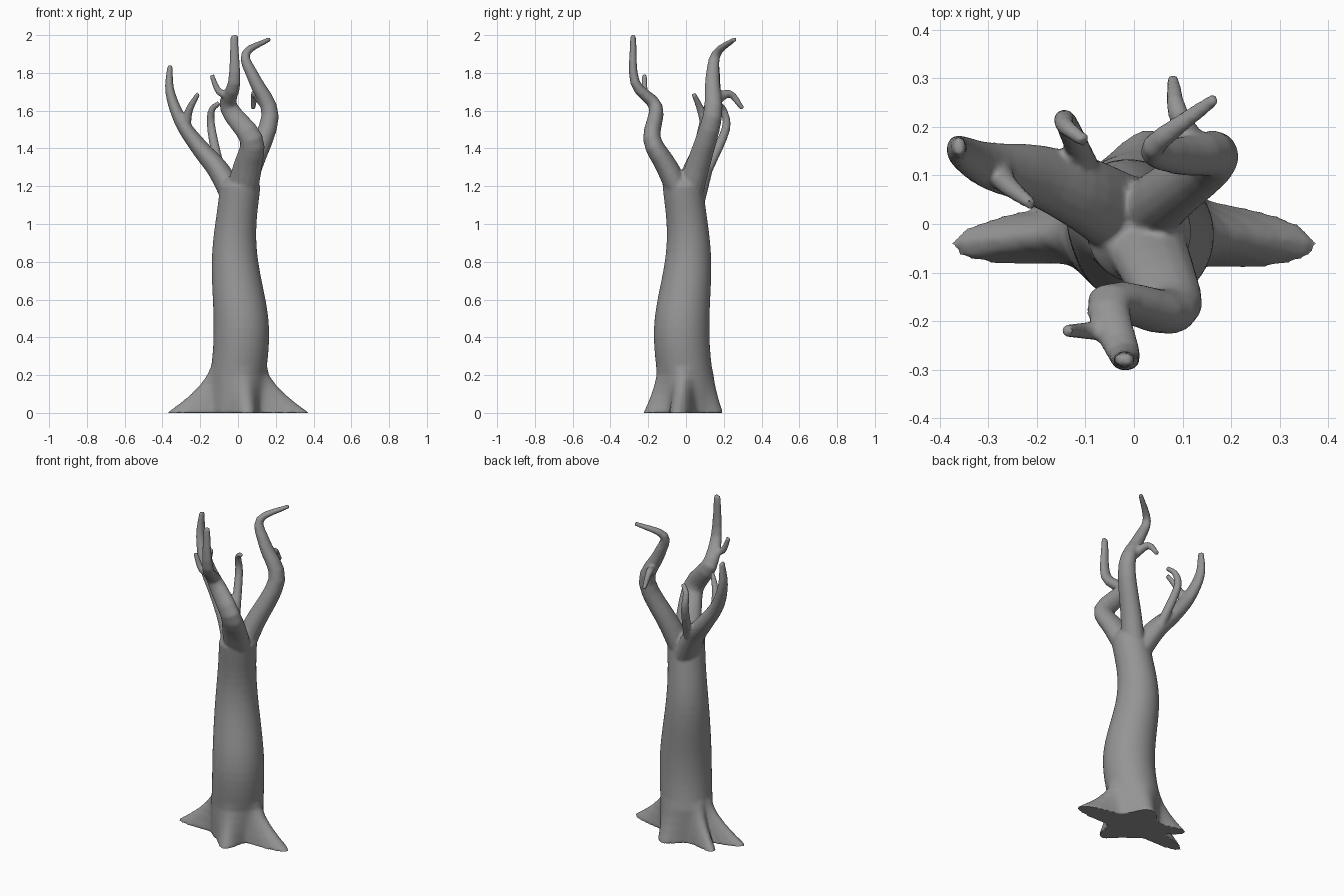
import bpy, bmesh, math
from mathutils import Vector

cube = bpy.data.objects.get("Cube")
if cube:
    bpy.data.objects.remove(cube, do_unlink=True)

bark = bpy.data.materials.new("grey_bark")
bark.use_nodes = True
grey = (.3, .3, .3, 1)
bark.diffuse_color = grey
bark.node_tree.nodes["Principled BSDF"].inputs["Base Color"].default_value = grey


def loft(bm, rings):
    """Skin a list of rings into a closed tube with capped ends."""
    loops = [[bm.verts.new(point) for point in ring] for ring in rings]
    for lower, upper in zip(loops, loops[1:]):
        for i in range(len(lower)):
            bm.faces.new((lower[i - 1], lower[i], upper[i], upper[i - 1]))
    bm.faces.new(loops[0][::-1])
    bm.faces.new(loops[-1])


def ring_angles(count):
    return [math.tau * i / count for i in range(count)]


def smooth_path(points, steps=4):
    """Pass a rounded curve through the given points."""
    points = [Vector(point) for point in points]
    before = 2 * points[0] - points[1]
    after = 2 * points[-1] - points[-2]
    padded = [before] + points + [after]
    curve = []
    for a, b, c, d in zip(padded, padded[1:], padded[2:], padded[3:]):
        for step in range(steps):
            t = step / steps
            start_slope, end_slope = (c - a) / 2, (d - b) / 2
            ease = t * t * (3 - 2 * t)
            curve.append(b.lerp(c, ease) + start_slope * t * (1 - t) ** 2
                         - end_slope * t * t * (1 - t))
    return curve + [points[-1]]


def limb(bm, path, thick, thin, across=(0, 1, 0), widen=1):
    """Limb tapering evenly from thick to thin, widened along one direction."""
    curve = smooth_path(path)
    last = len(curve) - 1
    rings = []
    for k, centre in enumerate(curve):
        along = (curve[min(k + 1, last)] - curve[max(k - 1, 0)]).normalized()
        side = Vector(across)
        side = (side - along * side.dot(along)).normalized()
        other = along.cross(side)
        radius = thick + (thin - thick) * k / last
        rings.append([centre + side * radius * widen * math.cos(angle)
                      + other * radius * math.sin(angle) for angle in ring_angles(14)])
    loft(bm, rings)


# Roots: tip x, tip y, angular width
roots = [(.38, -.04, .27), (-.38, -.04, .24), (-.28, .13, .24),
         (.04, .2, .4), (.06, -.22, .35)]


def root_reach(angle, trunk_radius):
    """How far the nearest root stands out of the trunk at ground level."""
    reach = 0
    for x, y, width in roots:
        turn = math.remainder(angle - math.atan2(y, x), math.tau)
        reach = max(reach, (math.hypot(x, y) - trunk_radius) * math.exp(-(turn / width) ** 2))
    return reach


def trunk_ring(z):
    """Swaying trunk that narrows upward and flares into roots below."""
    sway = .018 * math.sin(math.tau * (z - .2) / .9) if z > .2 else 0
    narrow = min(max((z - .4) / .7, 0), 1)
    radius = .147 - .04 * narrow * narrow * (3 - 2 * narrow)
    if z > 1.2:
        radius *= .7
    flare = max(1 - z / .25, 0) ** 1.6
    ring = []
    for angle in ring_angles(72):
        reach = radius + flare * root_reach(angle, radius)
        ring.append((sway + reach * math.cos(angle), reach * math.sin(angle) - sway - .005, z))
    return ring


bm = bmesh.new()
loft(bm, [trunk_ring(level / 20) for level in range(26)])

heart = (0, 0, 1.1)
sideways = (1, 0, 0)

# Front branch and its twig
limb(bm, [heart, (.05, -.1, 1.3), (.07, -.18, 1.45), (-.05, -.16, 1.62),
          (-.02, -.27, 1.75), (-.02, -.28, 2)], .07, .015, sideways, 1.3)
limb(bm, [(-.03, -.22, 1.68), (-.1, -.22, 1.7), (-.14, -.22, 1.79)], .024, .013)

# Broad side branch and its two twigs
limb(bm, [heart, (-.1, .06, 1.28), (-.2, .1, 1.4), (-.3, .12, 1.54),
          (-.36, .15, 1.7), (-.36, .16, 1.84)], .07, .014, widen=1.35)
limb(bm, [(-.28, .11, 1.5), (-.26, .08, 1.6), (-.21, .04, 1.69)], .03, .013)
limb(bm, [(-.1, .12, 1.3), (-.14, .21, 1.5), (-.14, .2, 1.6), (-.1, .17, 1.64)],
     .028, .014, sideways)

# Back branch and its twig
limb(bm, [heart, (.07, .06, 1.3), (.17, .14, 1.57), (.09, .14, 1.76),
          (.04, .16, 1.9), (.17, .26, 1.98)], .07, .012, widen=1.1)
limb(bm, [(.13, .15, 1.65), (.09, .23, 1.69), (.08, .3, 1.61)], .03, .013, sideways)

bmesh.ops.recalc_face_normals(bm, faces=bm.faces[:])
mesh = bpy.data.meshes.new("bare_tree")
bm.to_mesh(mesh)
bm.free()
mesh.materials.append(bark)
tree = bpy.data.objects.new("bare_tree", mesh)
bpy.context.collection.objects.link(tree)

# Fuse trunk, roots and branches into one blended skin
fuse = tree.modifiers.new("fuse", 'REMESH')
fuse.mode = 'VOXEL'
fuse.voxel_size = .008
soften = tree.modifiers.new("soften", 'SMOOTH')
soften.factor = .5
soften.iterations = 5
bpy.context.view_layer.objects.active = tree
tree.select_set(True)
for modifier in ("fuse", "soften"):
    bpy.ops.object.modifier_apply(modifier=modifier)
bpy.ops.object.shade_smooth_by_angle(angle=math.radians(50))
